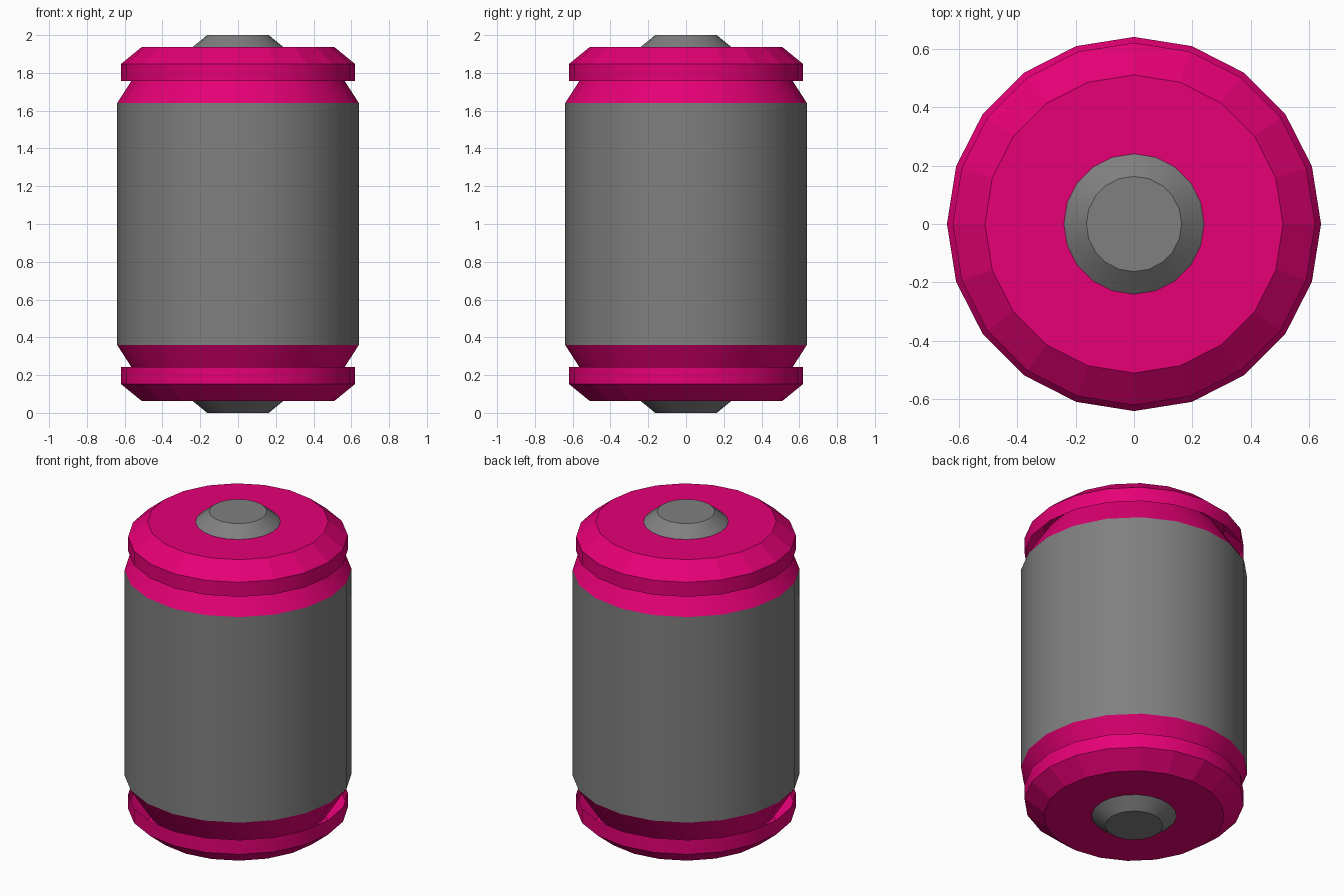
import bpy, bmesh, math

if "Cube" in bpy.data.objects:
    bpy.data.objects.remove(bpy.data.objects["Cube"])

SIDES = 20


def lathe(name, profile, mat, cap=None, flat_strips=()):
    """Revolve (radius, z) points, listed bottom to top; cap is 'top', 'bottom' or None."""
    bm = bmesh.new()
    rings = []
    for r, z in profile:
        rings.append([bm.verts.new((r * math.cos(i * math.tau / SIDES),
                                    r * math.sin(i * math.tau / SIDES), z))
                      for i in range(SIDES)])
    for a, b in zip(rings, rings[1:]):
        for i in range(SIDES):
            j = (i + 1) % SIDES
            bm.faces.new((a[i], a[j], b[j], b[i]))
    if cap == 'top':
        bm.faces.new(rings[-1])
    elif cap == 'bottom':
        bm.faces.new(rings[0][::-1])
    mesh = bpy.data.meshes.new(name)
    bm.to_mesh(mesh)
    bm.free()
    # Smooth around the axis, sharp at the profile corners, faceted on chosen strips
    mesh.set_sharp_from_angle(angle=math.radians(30))
    for p in mesh.polygons:
        p.use_smooth = p.index // SIDES not in flat_strips
    mesh.materials.append(mat)
    obj = bpy.data.objects.new(name, mesh)
    bpy.context.collection.objects.link(obj)
    return obj


def flipped(profile):
    return [(r, 2 - z) for r, z in reversed(profile)]


def material(name, colour):
    mat = bpy.data.materials.new(name)
    mat.diffuse_color = (*colour, 1)
    mat.use_nodes = True
    mat.node_tree.nodes["Principled BSDF"].inputs["Base Color"].default_value = mat.diffuse_color
    return mat


pink = material("pink", (0.79, 0.0, 0.18))
grey = material("dark_grey", (0.215, 0.215, 0.215))

# Grey middle cylinder
lathe("canister_body", [(0.64, 0.36), (0.64, 1.64)], grey)

# Pink sloped necks, running up inside the hollow rims
neck = [(0.64, 1.64), (0.507, 1.847)]
lathe("top_neck", neck, pink)
lathe("bottom_neck", flipped(neck), pink)

# Pink lids: open rim, faceted chamfer and flat face
lid = [(0.62, 1.757), (0.62, 1.847), (0.51, 1.937), (0.24, 1.937)]
lathe("top_lid", lid, pink, flat_strips=(1, 2))
lathe("bottom_lid", flipped(lid), pink, flat_strips=(0, 1))

# Grey tapered studs at both ends
stud = [(0.24, 1.937), (0.163, 2.0)]
lathe("top_stud", stud, grey, cap='top', flat_strips=(1,))
lathe("bottom_stud", flipped(stud), grey, cap='bottom', flat_strips=(1,))
